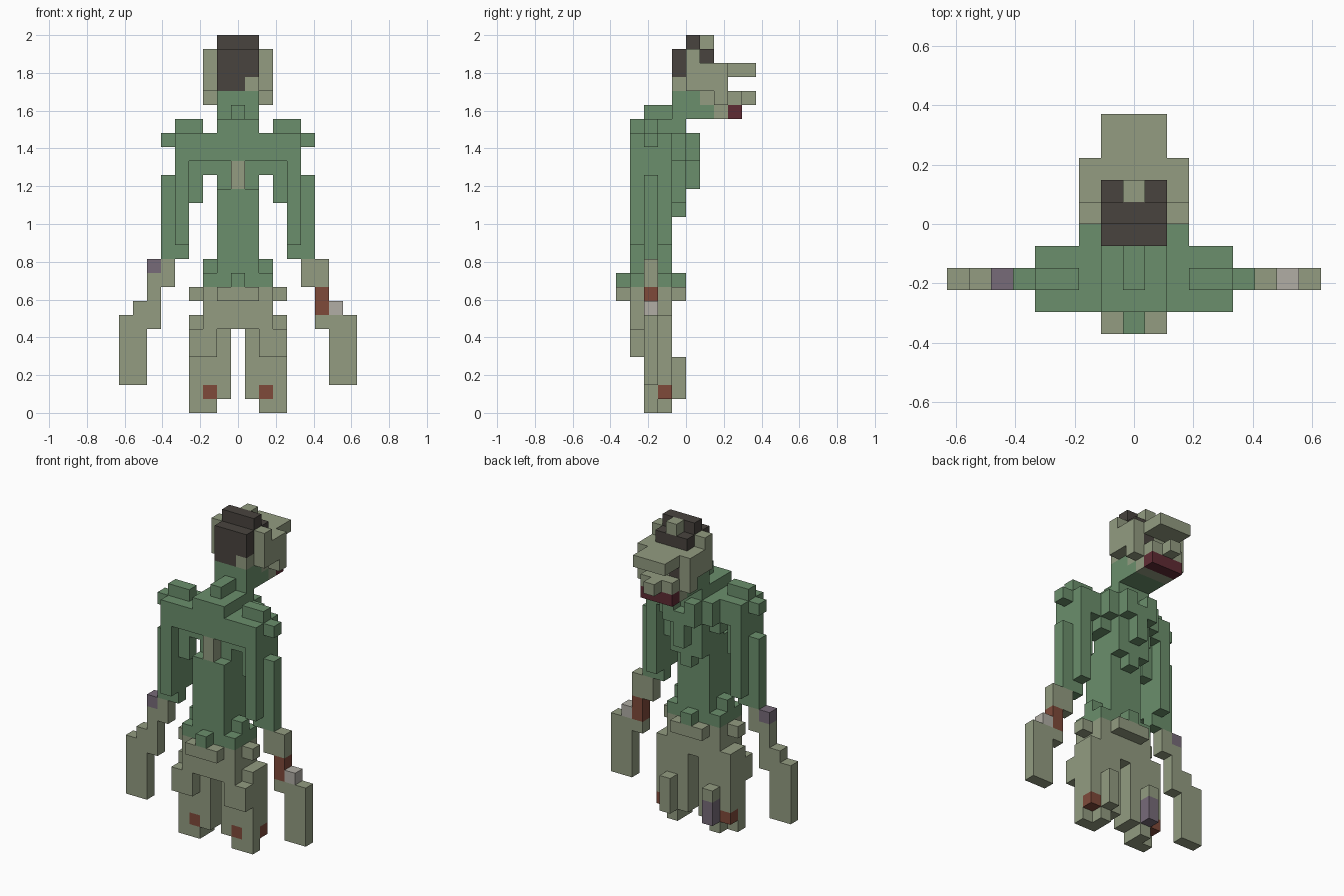
import bpy, bmesh, math
from mathutils import Vector

if "Cube" in bpy.data.objects:
    bpy.data.objects.remove(bpy.data.objects["Cube"])

U = 2 / 27  # edge of one block; the figure is 17 x 10 x 27 blocks


def lin(h):
    c = [int(h[i:i + 2], 16) / 255 for i in (0, 2, 4)]
    return [v / 12.92 if v < 0.04045 else ((v + 0.055) / 1.055) ** 2.4 for v in c] + [1]


COLOURS = {"skin": "939C81", "cloth": "6B8F6C", "hair": "49443F", "wound": "7F4A3A",
           "lip": "5F2B34", "bruise": "776B79", "bone": "B1AEA5"}
NAMES = list(COLOURS)
mats = []
for n in NAMES:
    m = bpy.data.materials.new(n)
    m.diffuse_color = lin(COLOURS[n])
    m.use_nodes = True
    m.node_tree.nodes["Principled BSDF"].inputs["Base Color"].default_value = m.diffuse_color
    mats.append(m)

cells = {}  # block position -> (part, colour)


def box(part, col, x, y, z, mirror=False):
    """Fill inclusive block ranges; mirror repeats them across x."""
    for i in range(x[0], x[1] + 1):
        for j in range(y[0], y[1] + 1):
            for k in range(z[0], z[1] + 1):
                cells[i, j, k] = (part, col)
                if mirror:
                    cells[-i, j, k] = (part.replace("right", "left"), col)


def clear(x, y, z, mirror=False):
    for s in ((1, -1) if mirror else (1,)):
        cells.pop((s * x, y, z), None)


# head: skull, brow, nose, jaw
box("head", "skin", (-1, 1), (5, 7), (22, 24))
box("head", "skin", (2, 2), (5, 7), (23, 24), True)
box("head", "skin", (2, 2), (5, 5), (25, 25), True)
box("head", "skin", (2, 2), (7, 7), (22, 22), True)
box("head", "skin", (-1, 1), (8, 9), (24, 24))
box("head", "skin", (-1, 1), (8, 8), (22, 22))
box("head", "skin", (0, 0), (9, 9), (22, 22))
box("head", "skin", (-1, 1), (7, 7), (21, 21))
box("head", "lip", (-1, 1), (8, 8), (21, 21))
box("head", "hair", (1, 1), (7, 7), (23, 23), True)
# hair
box("hair", "hair", (-1, 1), (4, 4), (23, 25))
box("hair", "hair", (-1, 1), (5, 6), (25, 25))
box("hair", "hair", (-1, 1), (5, 5), (26, 26))
box("hair", "skin", (0, 0), (6, 6), (26, 26))
box("hair", "skin", (1, 1), (4, 4), (23, 23))
# neck
box("neck", "cloth", (-1, 1), (4, 4), (20, 22))
box("neck", "cloth", (-1, 1), (5, 5), (21, 22))
box("neck", "cloth", (-1, 1), (6, 6), (21, 21))
# shoulders and collar
box("shoulders", "cloth", (-4, 4), (1, 3), (18, 19))
box("shoulders", "cloth", (3, 4), (2, 2), (20, 20), True)
box("shoulders", "cloth", (5, 5), (2, 2), (19, 19), True)
box("shoulders", "cloth", (-1, 1), (1, 3), (20, 20))
box("shoulders", "cloth", (0, 0), (2, 3), (21, 21))
# chest with ragged lumps on the face side
box("torso", "cloth", (-1, 1), (2, 3), (16, 17))
box("torso", "cloth", (2, 2), (2, 3), (17, 17), True)
box("torso", "cloth", (-2, 2), (4, 4), (18, 19))
box("torso", "cloth", (-1, 1), (4, 4), (15, 17))
box("torso", "cloth", (0, 0), (4, 4), (14, 14))
box("torso", "cloth", (1, 1), (5, 5), (18, 19), True)
box("torso", "cloth", (0, 0), (5, 5), (16, 18))
box("torso", "skin", (0, 0), (1, 1), (16, 17))
# waist
box("torso", "cloth", (-1, 1), (1, 3), (9, 15))
box("torso", "cloth", (2, 2), (1, 3), (9, 9), True)
box("torso", "cloth", (2, 2), (2, 2), (10, 10), True)
box("torso", "cloth", (0, 0), (0, 4), (9, 9))
# pelvis
box("pelvis", "skin", (-2, 2), (1, 3), (6, 8))
box("pelvis", "skin", (3, 3), (2, 2), (8, 8), True)
box("pelvis", "skin", (-1, 1), (0, 4), (8, 8))
# sleeves
box("right_sleeve", "cloth", (4, 4), (1, 3), (12, 17), True)
box("right_sleeve", "cloth", (3, 3), (2, 2), (15, 17), True)
box("right_sleeve", "cloth", (5, 5), (2, 2), (11, 16), True)
box("right_sleeve", "cloth", (4, 4), (2, 2), (11, 11), True)
# forearms and hands
box("right_forearm", "skin", (5, 5), (2, 2), (9, 10), True)
box("right_forearm", "skin", (6, 6), (2, 2), (6, 10), True)
box("right_hand", "skin", (7, 8), (2, 2), (2, 6), True)
box("right_forearm", "wound", (6, 6), (2, 2), (7, 8))
box("right_forearm", "bone", (7, 7), (2, 2), (7, 7))
box("left_forearm", "bruise", (-6, -6), (2, 2), (10, 10))
box("left_hand", "skin", (-7, -7), (2, 2), (7, 7))
# legs and feet
box("right_leg", "skin", (1, 3), (2, 3), (1, 6), True)
box("right_leg", "skin", (2, 3), (1, 1), (4, 5), True)
box("right_leg", "skin", (2, 2), (4, 4), (1, 3), True)
box("right_leg", "wound", (2, 2), (2, 2), (1, 1), True)
box("right_leg", "wound", (3, 3), (3, 3), (1, 1), True)
box("left_leg", "bruise", (-2, -2), (4, 4), (1, 2))
box("right_foot", "skin", (2, 2), (2, 3), (0, 0), True)
box("right_foot", "skin", (3, 3), (2, 2), (0, 0), True)

# build one mesh per part from its exposed block sides
for part in sorted({p for p, c in cells.values()}):
    bm = bmesh.new()
    for (i, j, k), (p, col) in cells.items():
        if p != part:
            continue
        centre = Vector((i, j - 4.5, k + 0.5)) * U
        for axis in range(3):
            for s in (-1, 1):
                n = [0, 0, 0]
                n[axis] = s
                if (i + n[0], j + n[1], k + n[2]) in cells:
                    continue
                a, b = Vector((0, 0, 0)), Vector((0, 0, 0))
                a[(axis + 1) % 3] = U / 2
                b[(axis + 2) % 3] = U / 2 * s
                mid = centre + Vector(n) * U / 2
                f = bm.faces.new([bm.verts.new(mid + q) for q in (-a - b, a - b, a + b, b - a)])
                f.material_index = NAMES.index(col)
    bmesh.ops.remove_doubles(bm, verts=bm.verts, dist=1e-4)
    bmesh.ops.dissolve_limit(bm, angle_limit=math.radians(1), verts=bm.verts,
                             edges=bm.edges, delimit={'MATERIAL'})
    me = bpy.data.meshes.new(part)
    bm.to_mesh(me)
    bm.free()
    for m in mats:
        me.materials.append(m)
    bpy.context.collection.objects.link(bpy.data.objects.new(part, me))
